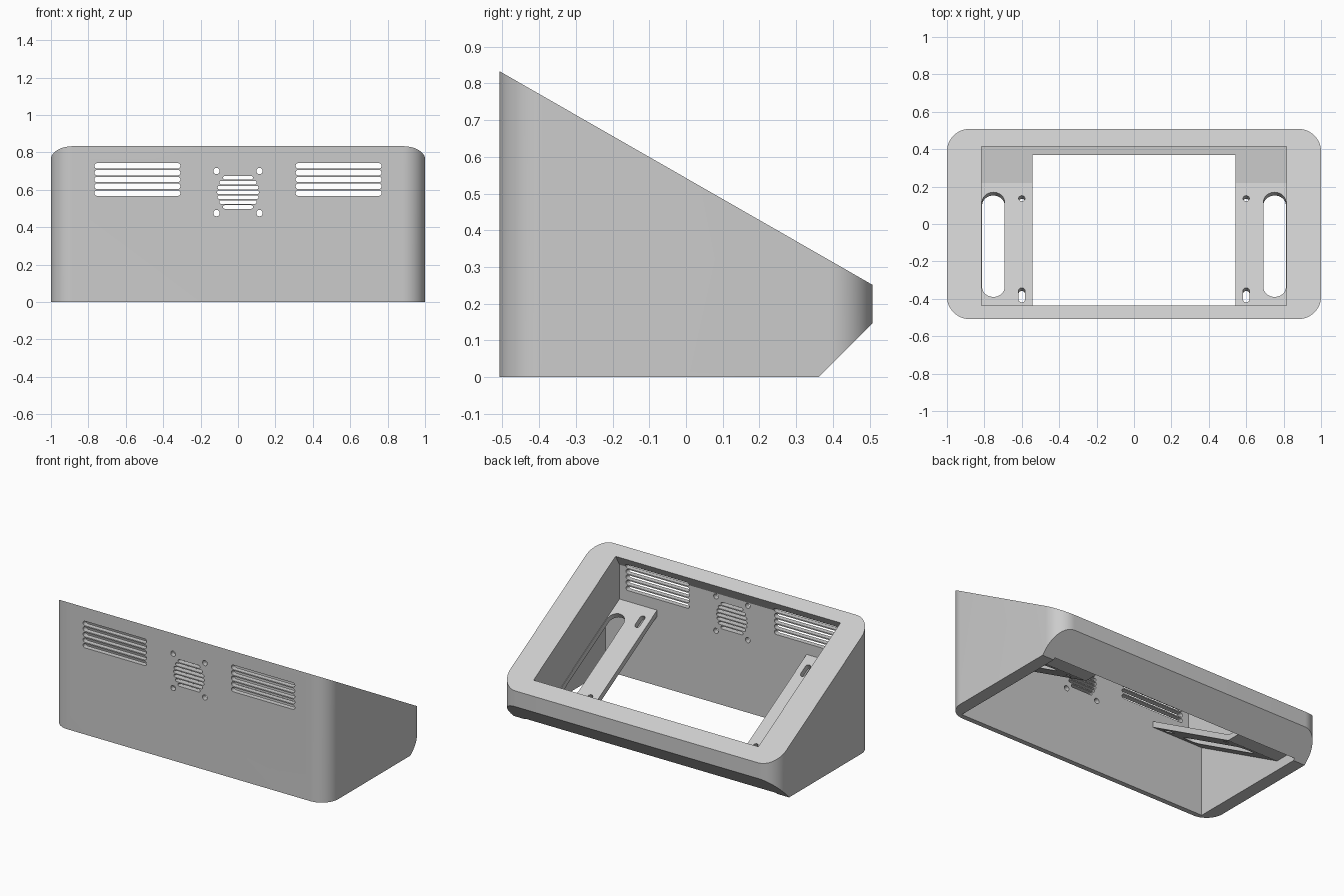
import bpy, bmesh, math
from mathutils import Matrix, Vector

cube = bpy.data.objects.get("Cube")
if cube:
    bpy.data.objects.remove(cube, do_unlink=True)

SLOPE = math.radians(29.8)
TAN = math.tan(SLOPE)
FRONT, BACK = -0.475, 0.37          # inner face of the front wall, rear edge of the opening
LIP, LEDGE_END = -0.435, 0.415      # front and rear edges of the sloped window
PLATE = 0.035                       # thickness of the mounting plates and ledge

grey = bpy.data.materials.new("light grey plastic")
grey.use_nodes = True
grey.diffuse_color = (0.6, 0.6, 0.6, 1)
grey.node_tree.nodes["Principled BSDF"].inputs["Base Color"].default_value = (0.6, 0.6, 0.6, 1)

# Local frames: profile plane, with the extrusion along local z
SIDE = Matrix(((0, 0, 1, 0), (1, 0, 0, 0), (0, 1, 0, 0), (0, 0, 0, 1)))
WALL = Matrix.Rotation(math.pi / 2, 4, 'X')


def prism(bm, points, half, frame):
    """Extrude a closed 2D profile by +-half along the frame's local z."""
    low = [bm.verts.new(frame @ Vector((x, y, -half))) for x, y in points]
    high = [bm.verts.new(frame @ Vector((x, y, half))) for x, y in points]
    bm.faces.new(low)
    bm.faces.new(high)
    for i in range(len(points)):
        j = (i + 1) % len(points)
        bm.faces.new((low[i], low[j], high[j], high[i]))


def rounded(width, height, radius, steps=8):
    """Rounded rectangle; a slot or a circle when the radius is half a side."""
    pts = []
    for q, (sx, sy) in enumerate(((1, 1), (-1, 1), (-1, -1), (1, -1))):
        for k in range(steps + 1):
            a = (q + k / steps) * math.pi / 2
            p = (sx * (width / 2 - radius) + radius * math.cos(a),
                 sy * (height / 2 - radius) + radius * math.sin(a))
            if not pts or math.dist(p, pts[-1]) > 1e-5:
                pts.append(p)
    if math.dist(pts[0], pts[-1]) < 1e-5:
        pts.pop()
    return pts


def make(name, shapes):
    bm = bmesh.new()
    for points, half, frame in shapes:
        prism(bm, points, half, frame)
    bmesh.ops.recalc_face_normals(bm, faces=bm.faces)
    mesh = bpy.data.meshes.new(name)
    bm.to_mesh(mesh)
    bm.free()
    obj = bpy.data.objects.new(name, mesh)
    bpy.context.collection.objects.link(obj)
    mesh.materials.append(grey)
    return obj


def boolean(target, cutter, operation='DIFFERENCE'):
    cutter.hide_render = True
    bpy.context.view_layer.objects.active = target
    mod = target.modifiers.new("cut", 'BOOLEAN')
    mod.operation, mod.solver, mod.object = operation, 'EXACT', cutter
    bpy.ops.object.modifier_apply(modifier=mod.name)
    bpy.data.objects.remove(cutter, do_unlink=True)


def plate_z(y):
    return 0.224 - TAN * y


def rim_z(y):
    return 0.25 + (0.51 - y) * TAN


# Rounded block, trimmed to the wedge-shaped side profile
body = make("console_case", [(rounded(2, 1.016, 0.12, 16), 1.0, Matrix())])
wedge = [(-0.6, 0), (0.36, 0), (0.6, 0.24), (0.6, rim_z(0.6)), (-0.6, rim_z(-0.6))]
boolean(body, make("wedge_profile", [(wedge, 1.2, SIDE)]), 'INTERSECT')

# Upper pocket: undercut front lip, sloped plates, level rear ledge
ledge = plate_z(0.22)
undercut = (LIP - FRONT) / TAN
pocket = [(FRONT, plate_z(FRONT)), (0.22, ledge), (LEDGE_END, ledge), (LEDGE_END, 1.0),
          (LIP + 0.1, rim_z(LIP) + 0.1 / TAN), (FRONT, rim_z(LIP) - undercut)]
boolean(body, make("upper_pocket", [(pocket, 0.815, SIDE)]))

# Cavity below the plates and ledge, open at the bottom
under = PLATE / math.cos(SLOPE)
lower = [(FRONT, -0.1), (BACK, -0.1), (BACK, ledge - PLATE), (0.21, ledge - PLATE),
         (FRONT, plate_z(FRONT) - under)]
boolean(body, make("lower_cavity", [(lower, 0.915, SIDE)]))

# Wide opening between the two plates
middle = [(FRONT, -0.2), (BACK, -0.2), (BACK, ledge + 0.03), (FRONT, 0.6)]
boolean(body, make("middle_opening", [(middle, 0.542, SIDE)]))

# Front wall: vent slots, fan grille and its screw holes
cuts = []


def wall_slot(x, z, width, height):
    frame = Matrix.Translation((x, -0.47, z)) @ WALL
    cuts.append((rounded(width, height, height / 2), 0.1, frame))


for side in (-1, 1):
    for row in range(5):
        wall_slot(side * 0.538, 0.582 + row * 0.0365, 0.46, 0.029)
    for z in (0.475, 0.70):
        wall_slot(side * 0.115, z, 0.034, 0.034)
for row in range(-3, 4):
    wall_slot(0, 0.586 + row * 0.026, 2 * math.sqrt(0.0125 - (row * 0.026) ** 2), 0.019)

# Plates: long cable slot, screw hole and adjusting slot, square to the slope
for side in (-1, 1):
    for x, y, width, length in ((0.752, -0.11, 0.12, 0.645),
                                (0.6, 0.137, 0.034, 0.034),
                                (0.6, -0.38, 0.034, 0.09)):
        frame = Matrix.Translation((side * x, y, plate_z(y))) @ Matrix.Rotation(-SLOPE, 4, 'X')
        cuts.append((rounded(width, length, width / 2), 0.045, frame))
boolean(body, make("slot_cutters", cuts))

# Smooth the rounded corners, keep the edges crisp
bpy.ops.object.select_all(action='DESELECT')
body.select_set(True)
bpy.context.view_layer.objects.active = body
bpy.ops.object.shade_smooth_by_angle(angle=math.radians(25))
